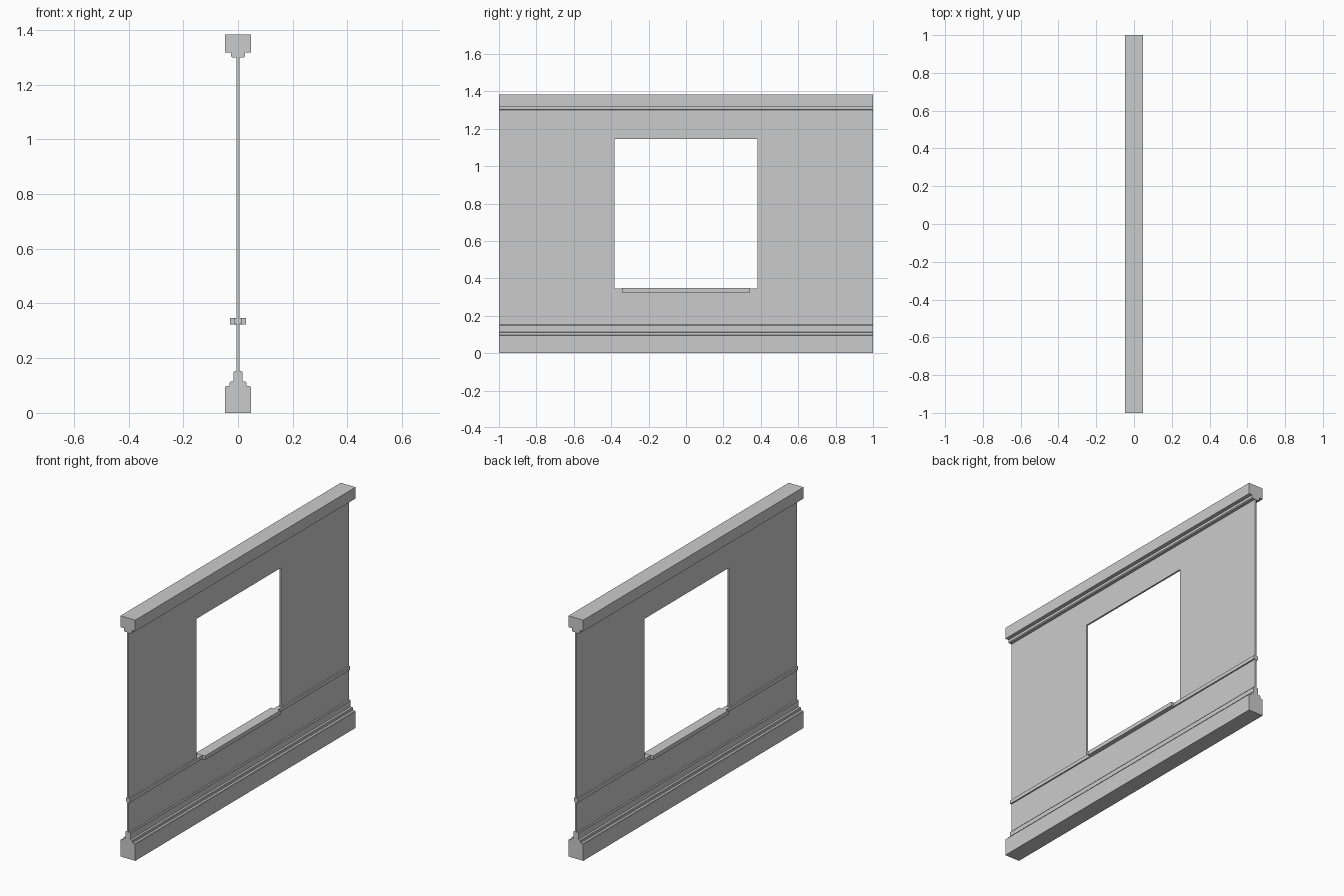
import bpy, bmesh

if "Cube" in bpy.data.objects:
    bpy.data.objects.remove(bpy.data.objects["Cube"])

L = 1.0  # half length along y


def extrude_profile(name, half, y=L):
    """Mirror a half profile of (x, z) points about x = 0 and extrude it along y."""
    pts = half + [(-x, z) for x, z in reversed(half)]
    bm = bmesh.new()
    face = bm.faces.new([bm.verts.new((x, -y, z)) for x, z in pts])
    ext = bmesh.ops.extrude_face_region(bm, geom=[face])
    verts = [v for v in ext["geom"] if isinstance(v, bmesh.types.BMVert)]
    bmesh.ops.translate(bm, verts=verts, vec=(0, 2 * y, 0))
    bmesh.ops.recalc_face_normals(bm, faces=bm.faces)
    mesh = bpy.data.meshes.new(name)
    bm.to_mesh(mesh)
    bm.free()
    obj = bpy.data.objects.new(name, mesh)
    bpy.context.collection.objects.link(obj)
    return obj


def bar(name, x, z0, z1, y=L):
    return extrude_profile(name, [(x, z0), (x, z1)], y)


# Stepped plinth and top cap
extrude_profile("base_moulding", [
    (0.047, 0), (0.047, 0.095), (0.044, 0.098), (0.031, 0.098),
    (0.031, 0.110), (0.028, 0.114), (0.016, 0.114),
    (0.016, 0.149), (0.013, 0.153)])
extrude_profile("top_cap", [
    (0.047, 1.383), (0.047, 1.318), (0.025, 1.318),
    (0.025, 1.304), (0.021, 1.299)])

# Thin wall panel with the window opening
panel = bar("wall_panel", 0.005, 0.14, 1.31, L - 0.001)
cutter = bar("window_cutter", 0.1, 0.338, 1.144, 0.383)
cutter.hide_render = True
cutter.hide_set(True)
cut = panel.modifiers.new("window", "BOOLEAN")
cut.operation = "DIFFERENCE"
cut.solver = "EXACT"
cut.object = cutter

# Waist rail along the full length and wider window sill
bar("waist_rail", 0.013, 0.325, 0.346)
bar("window_sill", 0.030, 0.324, 0.347, 0.342)
